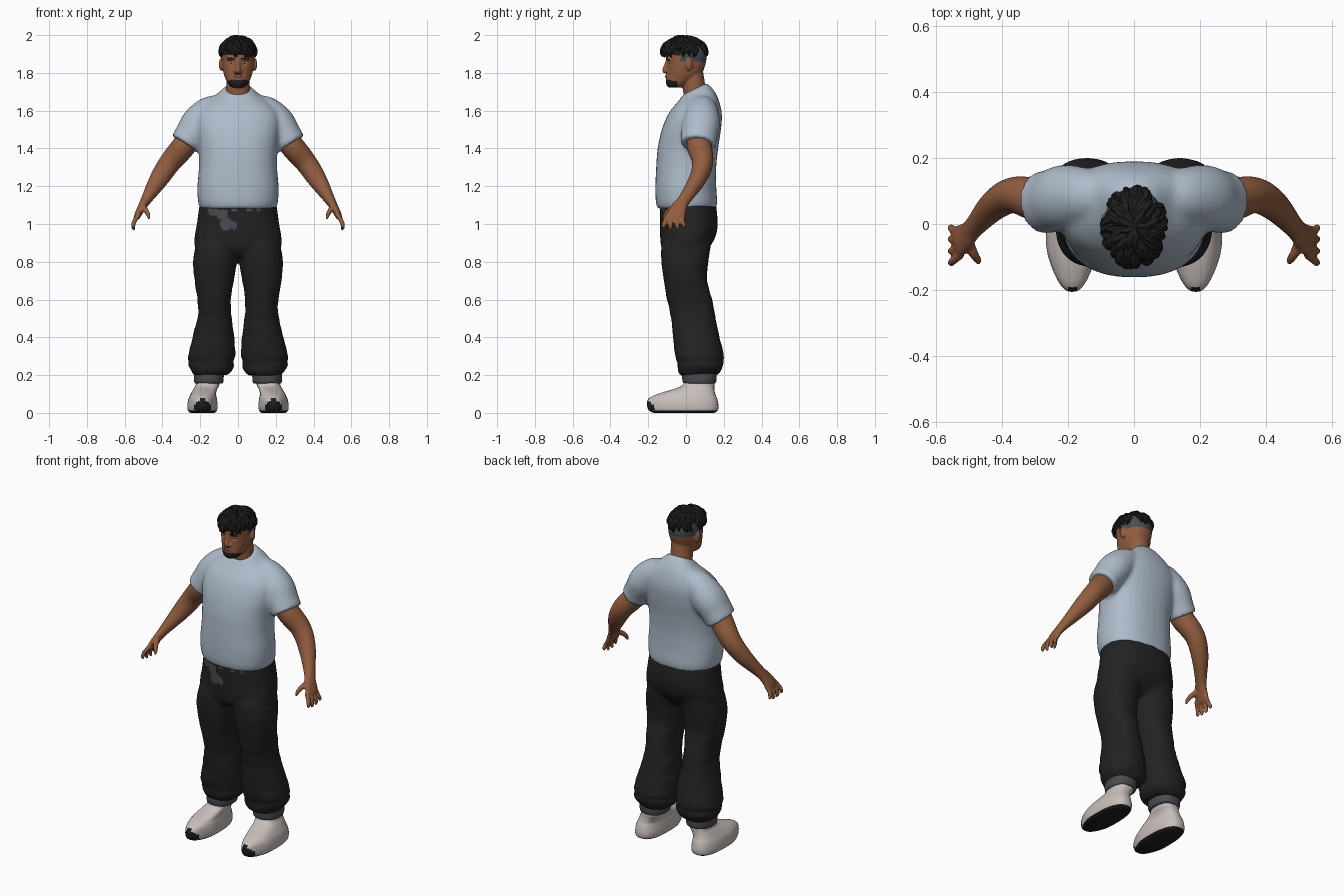
import bpy, bmesh, math, random
from mathutils import Vector, Matrix, noise

random.seed(4)
cube = bpy.data.objects.get("Cube")
if cube:
    bpy.data.objects.remove(cube)


def material(name, *rgb):
    m = bpy.data.materials.new(name)
    m.use_nodes = True
    m.diffuse_color = (*rgb, 1)
    m.node_tree.nodes["Principled BSDF"].inputs["Base Color"].default_value = (*rgb, 1)
    return m


SKIN = material("brown skin", .29, .11, .05)
HAIR = material("black hair", .014, .014, .015)
SHIRT = material("pale blue cloth", .42, .5, .59)
PANTS = material("charcoal cloth", .016, .016, .016)
CUFF = material("grey knit", .07, .07, .08)
SHOE = material("warm white leather", .58, .52, .5)
SOLE = material("black rubber", .012, .012, .013)
STUBBLE = material("grey stubble", .06, .075, .09)
EYE = material("eye white", .4, .42, .42)
LIP = material("lip brown", .2, .06, .035)


def smooth_keys(keys, steps=6):
    """Catmull-Rom interpolation through tuples of numbers."""
    out = []
    for i in range(len(keys) - 1):
        a, b, c, d = (keys[max(0, min(len(keys) - 1, i + k))] for k in (-1, 0, 1, 2))
        for s in range(steps):
            t = s / steps
            out.append([q + t / 2 * (r - p + t * (2 * p - 5 * q + 4 * r - w + t * (3 * (q - r) + w - p)))
                        for p, q, r, w in zip(a, b, c, d)])
    return out + [list(keys[-1])]


def skin_rings(bm, rings):
    """Join closed rings of points into a capped tube."""
    rows = [[bm.verts.new(p) for p in ring] for ring in rings]
    n = len(rows[0])
    for lo, hi in zip(rows, rows[1:]):
        for i in range(n):
            bm.faces.new((lo[i], lo[(i + 1) % n], hi[(i + 1) % n], hi[i]))
    bm.faces.new(rows[0][::-1])
    bm.faces.new(rows[-1])


def angles(n, power):
    for i in range(n):
        a = math.tau * i / n
        c, s = math.cos(a), math.sin(a)
        yield math.copysign(abs(c) ** (2 / power), c), math.copysign(abs(s) ** (2 / power), s)


def stack(bm, keys, side=1, power=2.3, n=36):
    """Horizontal slices: height, x range, y range, tilt."""
    rings = []
    for z, x0, x1, y0, y1, tilt in smooth_keys(keys):
        cx, cy, rx, ry = (x0 + x1) / 2, (y0 + y1) / 2, (x1 - x0) / 2, (y1 - y0) / 2
        rings.append([(side * (cx + rx * c), cy + ry * s, z + tilt * ry * s) for c, s in angles(n, power)])
    skin_rings(bm, rings)


def centred(keys):
    return [(z, -w, w, y0, y1, tilt) for z, w, y0, y1, tilt in keys]


def tube(bm, keys, side=1, n=16, steps=5):
    """Limb along a path: x, y, z, half thickness, half depth."""
    pts = smooth_keys(keys, steps)
    rings = []
    for i, (x, y, z, a, b) in enumerate(pts):
        t = (Vector(pts[min(i + 1, len(pts) - 1)][:3]) - Vector(pts[max(i - 1, 0)][:3])).normalized()
        u = Vector((0, 1, 0))
        u = (u - t * u.dot(t)).normalized()
        v = t.cross(u)
        ring = [Vector((x, y, z)) + v * a * c + u * b * s for c, s in angles(n, 2)]
        rings.append([(side * p.x, p.y, p.z) for p in ring])
    skin_rings(bm, rings)


def blob(bm, centre, radii, rot=None):
    m = Matrix.Translation(centre) @ (rot or Matrix()) @ Matrix.Diagonal((*radii, 1))
    return bmesh.ops.create_uvsphere(bm, u_segments=24, v_segments=14, radius=1, matrix=m)["verts"]


def finish(name, bm, *mats, voxel=0, relax=3, edge=50):
    """Make the object; a voxel size fuses its overlapping parts."""
    bmesh.ops.recalc_face_normals(bm, faces=bm.faces)
    me = bpy.data.meshes.new(name)
    bm.to_mesh(me)
    bm.free()
    ob = bpy.data.objects.new(name, me)
    bpy.context.collection.objects.link(ob)
    if voxel:
        fuse = ob.modifiers.new("fuse", "REMESH")
        fuse.mode, fuse.voxel_size = "VOXEL", voxel
        ease = ob.modifiers.new("ease", "SMOOTH")
        ease.factor, ease.iterations = .5, relax
        ev = ob.evaluated_get(bpy.context.evaluated_depsgraph_get())
        ob.data = bpy.data.meshes.new_from_object(ev)
        ob.modifiers.clear()
    ob.data.materials.clear()
    for m in mats:
        ob.data.materials.append(m)
    bpy.ops.object.select_all(action="DESELECT")
    bpy.context.view_layer.objects.active = ob
    ob.select_set(True)
    bpy.ops.object.shade_smooth_by_angle(angle=math.radians(edge))
    return ob


def paint(ob, rule):
    for f in ob.data.polygons:
        f.material_index = rule(f.center, f.normal)


# T-shirt: torso and sleeves
bm = bmesh.new()
stack(bm, centred([(1.08, .2, -.15, .16, 0), (1.12, .212, -.16, .165, 0), (1.2, .215, -.162, .16, 0),
                   (1.3, .207, -.158, .16, 0), (1.4, .21, -.15, .17, 0), (1.5, .225, -.128, .185, 0),
                   (1.58, .22, -.095, .19, 0), (1.64, .175, -.06, .175, .1), (1.685, .11, -.035, .145, .3),
                   (1.715, .07, -.018, .108, .5)]))
for side in (-1, 1):
    tube(bm, [(.07, .085, 1.62, .06, .07), (.14, .085, 1.595, .085, .085), (.205, .08, 1.535, .094, .1),
              (.25, .07, 1.47, .086, .096), (.282, .064, 1.422, .082, .094)], side, 28)
finish("t_shirt", bm, SHIRT, voxel=.011, relax=5)

# Trousers: hips and two baggy legs
bm = bmesh.new()
stack(bm, centred([(.83, .15, -.1, .08, 0), (.87, .222, -.128, .12, 0), (.93, .23, -.137, .155, 0),
                   (1.0, .218, -.137, .168, 0), (1.1, .205, -.137, .16, 0)]))
for side in (-1, 1):
    stack(bm, [(.2, .055, .235, -.03, .165, 0), (.225, .03, .25, -.042, .185, 0),
               (.255, .02, .262, -.046, .2, 0), (.275, .026, .255, -.048, .192, 0),
               (.3, .014, .264, -.057, .2, 0), (.4, .02, .24, -.067, .177, 0),
               (.52, .036, .213, -.082, .153, 0), (.6, .038, .215, -.1, .138, 0),
               (.7, .022, .23, -.117, .112, 0), (.8, .006, .238, -.13, .118, 0),
               (.88, .0, .225, -.13, .13, 0), (.95, .02, .2, -.11, .13, 0)], side)
trousers = finish("trousers", bm, PANTS, CUFF, voxel=.01, relax=5)
for v in trousers.data.vertices:
    fold = noise.noise(Vector((v.co.x * 9, v.co.y * 9, v.co.z * 22)))
    v.co += v.normal * fold * .007 * max(0, 1 - v.co.z)
patches = [(-.13, 1.07, .03), (-.08, 1.05, .03), (-.06, 1.0, .035), (-.02, .99, .02), (-.02, 1.08, .015),
           (.06, 1.08, .018), (.11, 1.08, .014)]
paint(trousers, lambda c, n: int(n.y < -.3 and any(math.hypot(c.x - x, c.z - z) < r for x, z, r in patches)))

# Ankle cuffs and shoes
for side, label in ((-1, "right"), (1, "left")):
    bm = bmesh.new()
    stack(bm, [(.155, .085, .225, -.008, .15, 0), (.165, .078, .232, -.018, .16, 0),
               (.205, .075, .234, -.02, .162, 0), (.23, .08, .23, -.01, .15, 0)], side)
    finish(label + "_cuff", bm, CUFF)
    bm = bmesh.new()
    stack(bm, [(0, .125, .25, -.17, .15, 0), (.012, .112, .265, -.195, .168, 0), (.04, .108, .268, -.206, .172, 0),
               (.075, .112, .262, -.198, .165, 0), (.1, .116, .25, -.15, .155, 0),
               (.125, .11, .236, -.07, .15, 0), (.145, .1, .225, -.022, .15, 0),
               (.18, .095, .22, .0, .15, 0)], side, 2.5)
    for v in bm.verts:
        if v.co.y < -.08:  # narrow the toe box
            v.co.x += (side * .187 - v.co.x) * (-.08 - v.co.y) * 2.2
    shoe = finish(label + "_shoe", bm, SHOE, SOLE)
    paint(shoe, lambda c, n: int(c.z < .013 or (c.y < -.17 and c.z < .085 - abs(abs(c.x) - .187))))

# Arms with fingered hands
for side, label in ((-1, "right"), (1, "left")):
    bm = bmesh.new()
    tube(bm, [(.23, .068, 1.5, .055, .06), (.285, .07, 1.415, .064, .066), (.36, .088, 1.325, .058, .056),
              (.42, .06, 1.235, .05, .046), (.485, -.008, 1.13, .029, .034), (.508, -.035, 1.09, .022, .042),
              (.527, -.05, 1.055, .019, .048), (.538, -.055, 1.03, .015, .044)], side, 24)
    for y0, y1, tip in ((-.092, -.118, .978), (-.066, -.082, .967), (-.04, -.045, .968), (-.016, -.01, .982)):
        tube(bm, [(.525, y0, 1.05, .013, .014), (.548, (y0 + y1) / 2 - .006, 1.015, .012, .0125),
                  (.555, y1, (tip + 1.0) / 2, .011, .011), (.548, y1, tip, .006, .006)], side, 12)
    tube(bm, [(.505, -.05, 1.09, .017, .018), (.487, -.09, 1.07, .014, .015),
              (.474, -.11, 1.045, .011, .012), (.472, -.118, 1.025, .006, .006)], side, 12)
    finish(label + "_arm", bm, SKIN, voxel=.006, relax=3)

# Head: skull, neck, nose and ears
bm = bmesh.new()
stack(bm, centred([(1.722, .03, -.092, -.02, 0), (1.735, .046, -.103, .01, 0), (1.755, .06, -.106, .04, 0),
                   (1.79, .074, -.102, .08, 0), (1.83, .083, -.1, .098, 0), (1.865, .086, -.103, .107, 0),
                   (1.9, .088, -.105, .107, 0), (1.94, .078, -.085, .09, 0), (1.965, .04, -.04, .05, 0)]), 1, 2.2)
stack(bm, centred([(1.62, .075, .0, .13, 0), (1.7, .064, -.015, .108, 0), (1.76, .062, -.02, .098, 0),
                   (1.81, .06, -.01, .09, 0)]), 1, 2)
tube(bm, [(0, -.098, 1.87, .008, .009), (0, -.104, 1.845, .01, .01), (0, -.113, 1.815, .014, .013),
          (0, -.106, 1.802, .012, .01)])
for side in (-1, 1):
    blob(bm, (side * .015, -.101, 1.81), (.011, .011, .009))
    blob(bm, (side * .035, -.092, 1.874), (.026, .012, .008))
    blob(bm, (side * .089, .015, 1.845), (.011, .021, .034), Matrix.Rotation(side * .3, 4, "Z"))
blob(bm, (0, -.1, 1.781), (.026, .009, .009))
head = finish("head", bm, SKIN, HAIR, STUBBLE, voxel=.0045, relax=4)
for v in head.data.vertices:  # sink the eye sockets
    d = (abs(v.co.x) - .036) ** 2 + (v.co.z - 1.855) ** 2
    if v.co.y < 0:
        v.co.y += .009 * math.exp(-d / .0002)


def head_colour(c, n):
    if c.y < -.045 and c.z < 1.764 - max(0, abs(c.x) - .04) * .4 and c.z > 1.715:
        return 1
    return 2 if c.z > 1.862 and c.y > -.03 and abs(c.x) < .09 else 0


paint(head, head_colour)


def face_plate(name, mat, x, z, w, h, roll=0):
    """Thin plate laid on the front of the head."""
    hit, at, normal, _ = head.ray_cast(Vector((x, -1, z)), Vector((0, 1, 0)))
    b = bmesh.new()
    rot = normal.to_track_quat("Z", "Y").to_matrix().to_4x4() @ Matrix.Rotation(roll, 4, "Z")
    blob(b, at, (w, h, .003), rot)
    finish(name, b, mat)


for side, label in ((-1, "right"), (1, "left")):
    face_plate(label + "_eye", EYE, side * .036, 1.855, .014, .006)
    face_plate(label + "_iris", HAIR, side * .035, 1.855, .006, .0055)
    face_plate(label + "_brow", HAIR, side * .037, 1.876, .022, .005, side * .12)
face_plate("mouth", LIP, 0, 1.781, .023, .006)
face_plate("moustache", HAIR, 0, 1.794, .02, .0025)

# Hair: cropped cap covered with short tousled locks
bm = bmesh.new()
for v in blob(bm, (0, -.01, 1.905), (.089, .112, .08)):
    v.co.z = max(v.co.z, 1.888 - v.co.y * .1)


def scalp(lift, turn, r=1):
    return (.088 * r * math.cos(lift) * math.cos(turn), -.01 + .112 * r * math.cos(lift) * math.sin(turn),
            1.905 + .08 * r * math.sin(lift))


for row, count in ((.3, 30), (.62, 24), (.95, 16), (1.3, 8)):
    for i in range(count):
        turn = math.tau * (i + random.random() * .7) / count
        lift = row + random.uniform(-.1, .1)
        drift = random.uniform(-.3, .3)
        wide = random.uniform(.012, .018)
        path = [(lift + .3, turn, .97, wide * .8), (lift, turn + drift / 2, 1.02, wide),
                (lift - .25, turn + drift, 1.07, wide * .7), (lift - .48, turn + drift * 1.3, 1.05, .003)]
        tube(bm, [(*scalp(a, b, r), w, w) for a, b, r, w in path], 1, 7, 3)
top = max(v.co.z for v in bm.verts)
for v in bm.verts:
    v.co.z += 2 - top
finish("hair", bm, HAIR, edge=40)
